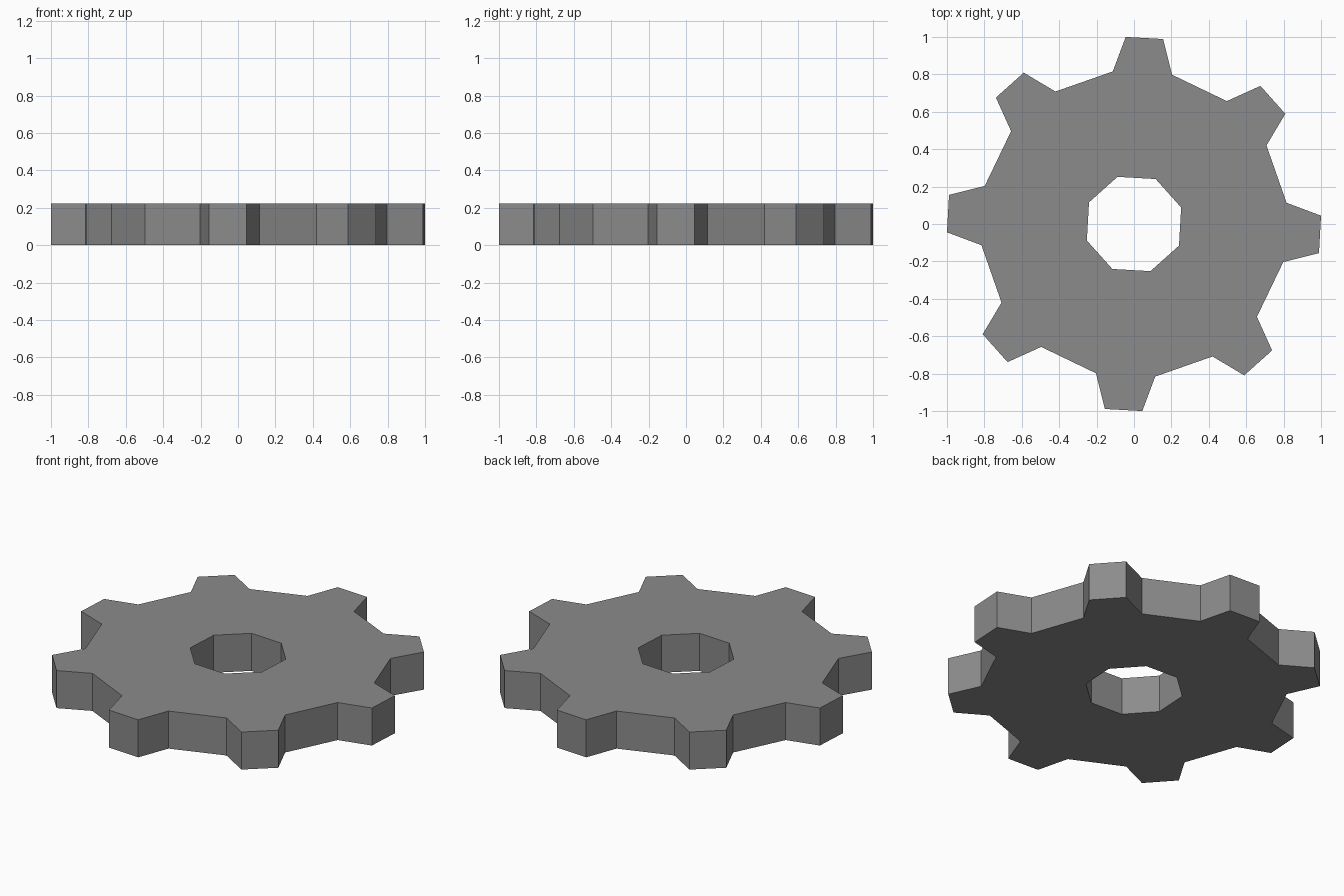
import bpy, bmesh
from math import radians, cos, sin

if "Cube" in bpy.data.objects:
    bpy.data.objects.remove(bpy.data.objects["Cube"])

TEETH = 8
HEIGHT = 0.223
AXIS = radians(90 - 3.2)      # direction of the first tooth
STEP = radians(360 / TEETH)
BORE_R = 0.267

bm = bmesh.new()


def spot(along, side, ang):
    """Vertex at a distance along a tooth axis, offset to its left."""
    return bm.verts.new((along * cos(ang) - side * sin(ang),
                         along * sin(ang) + side * cos(ang), 0))


# Tooth outlines (counter-clockwise) and octagonal bore
teeth, bore = [], []
for i in range(TEETH):
    a = AXIS + i * STEP
    teeth.append([spot(0.808, -0.159, a), spot(0.996, -0.1, a),
                  spot(0.996, 0.1, a), spot(0.808, 0.159, a)])
    bore.append(spot(BORE_R, 0, a - STEP / 2))

# Flat plate: one sector per tooth, one triangle per valley
for i in range(TEETH):
    j = (i + 1) % TEETH
    bm.faces.new([bore[i], *teeth[i], bore[j]])
    bm.faces.new([bore[j], teeth[i][3], teeth[j][0]])

# Thicken into the gear
res = bmesh.ops.extrude_face_region(bm, geom=bm.faces[:])
top = [v for v in res["geom"] if isinstance(v, bmesh.types.BMVert)]
bmesh.ops.translate(bm, verts=top, vec=(0, 0, HEIGHT))
bmesh.ops.recalc_face_normals(bm, faces=bm.faces[:])

mesh = bpy.data.meshes.new("gear")
bm.to_mesh(mesh)
bm.free()

# Dark grey metal
metal = bpy.data.materials.new("dark_metal")
metal.diffuse_color = (0.26, 0.26, 0.26, 1)
metal.use_nodes = True
metal.node_tree.nodes["Principled BSDF"].inputs["Base Color"].default_value = metal.diffuse_color
mesh.materials.append(metal)
bpy.context.collection.objects.link(bpy.data.objects.new("gear", mesh))
